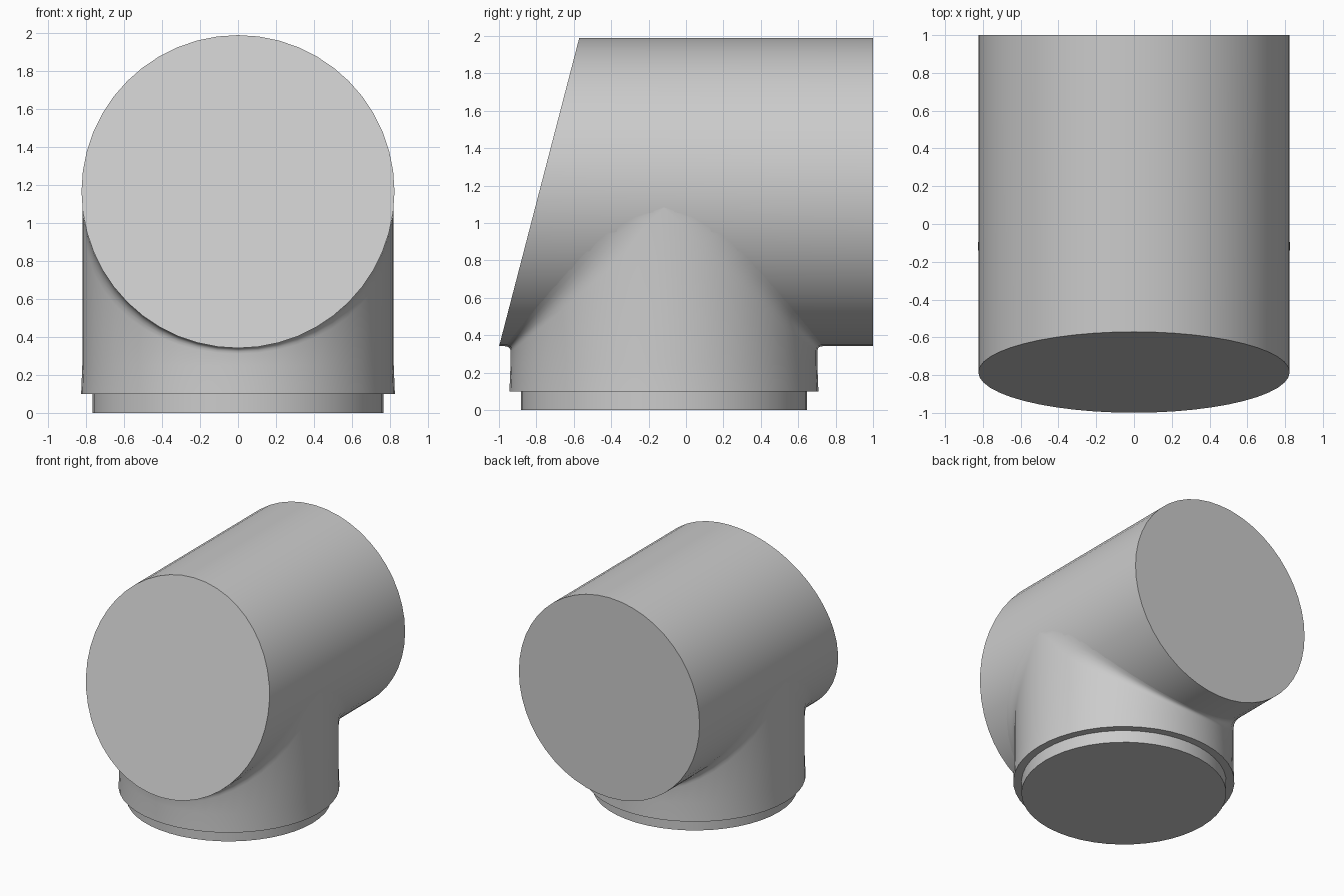
import bpy
import bmesh
from math import sin, cos, pi, sqrt, radians
from mathutils import Vector

cube = bpy.data.objects.get("Cube")
if cube:
    bpy.data.objects.remove(cube, do_unlink=True)

SIDES = 48
R = 0.824            # main tube radius
AXIS_Z = 1.165       # height of the main tube's axis
STEM_Y = -0.118      # centre of the branch
STEM_R = 0.82

grey = bpy.data.materials.new("light grey")
grey.use_nodes = True
colour = (0.6, 0.6, 0.6, 1)
grey.diffuse_color = colour
grey.node_tree.nodes["Principled BSDF"].inputs["Base Color"].default_value = colour


def loft(name, rings, cap_start=True, cap_end=True):
    """Skin closed rings of points into one smooth-shaded object."""
    bm = bmesh.new()
    loops = [[bm.verts.new(p) for p in ring] for ring in rings]
    for a, b in zip(loops, loops[1:]):
        for i in range(SIDES):
            j = (i + 1) % SIDES
            bm.faces.new((a[i], a[j], b[j], b[i]))
    if cap_start:
        bm.faces.new(loops[0][::-1])
    if cap_end:
        bm.faces.new(loops[-1])
    bmesh.ops.recalc_face_normals(bm, faces=bm.faces)
    mesh = bpy.data.meshes.new(name)
    bm.to_mesh(mesh)
    bm.free()
    mesh.materials.append(grey)
    obj = bpy.data.objects.new(name, mesh)
    bpy.context.collection.objects.link(obj)
    bpy.ops.object.select_all(action="DESELECT")
    obj.select_set(True)
    bpy.context.view_layer.objects.active = obj
    bpy.ops.object.shade_smooth_by_angle(angle=radians(30))
    return obj


angles = [2 * pi * i / SIDES for i in range(SIDES)]


def circle(r, z):
    return [Vector((r * cos(a), STEM_Y + r * sin(a), z)) for a in angles]


# Main tube: slanted front end, square back end
front = [Vector((R * cos(a), -0.785 + 0.26 * R * sin(a), AXIS_Z + R * sin(a))) for a in angles]
back = [Vector((p.x, 1, p.z)) for p in front]
loft("main_tube", [front, back])

# Insert ring under the branch
loft("lower_ring", [circle(0.765, 0), circle(0.765, 0.1)])


# Branch: collar, wall and a blend that flares onto the tube
def blend_curve(a):
    s = sin(a)
    x, y = STEM_R * cos(a), STEM_Y + STEM_R * s
    top = AXIS_Z - sqrt(R * R - x * x)
    flare = (0.03 + 0.09 * cos(a) ** 2) * min(1, abs(s) / 0.3)
    start = Vector((x, y, top - flare))
    corner = Vector((x, y, top))
    end = Vector((x, y + (flare if s > 0 else -flare), top))
    steps = [k / 5 for k in range(6)]
    return [start * (1 - t) ** 2 + corner * 2 * t * (1 - t) + end * t * t for t in steps]


blend_rings = list(zip(*[blend_curve(a) for a in angles]))
loft("branch", [circle(0.765, 0.1), circle(0.826, 0.1), circle(STEM_R, 0.25)] + blend_rings,
     cap_start=False, cap_end=False)
